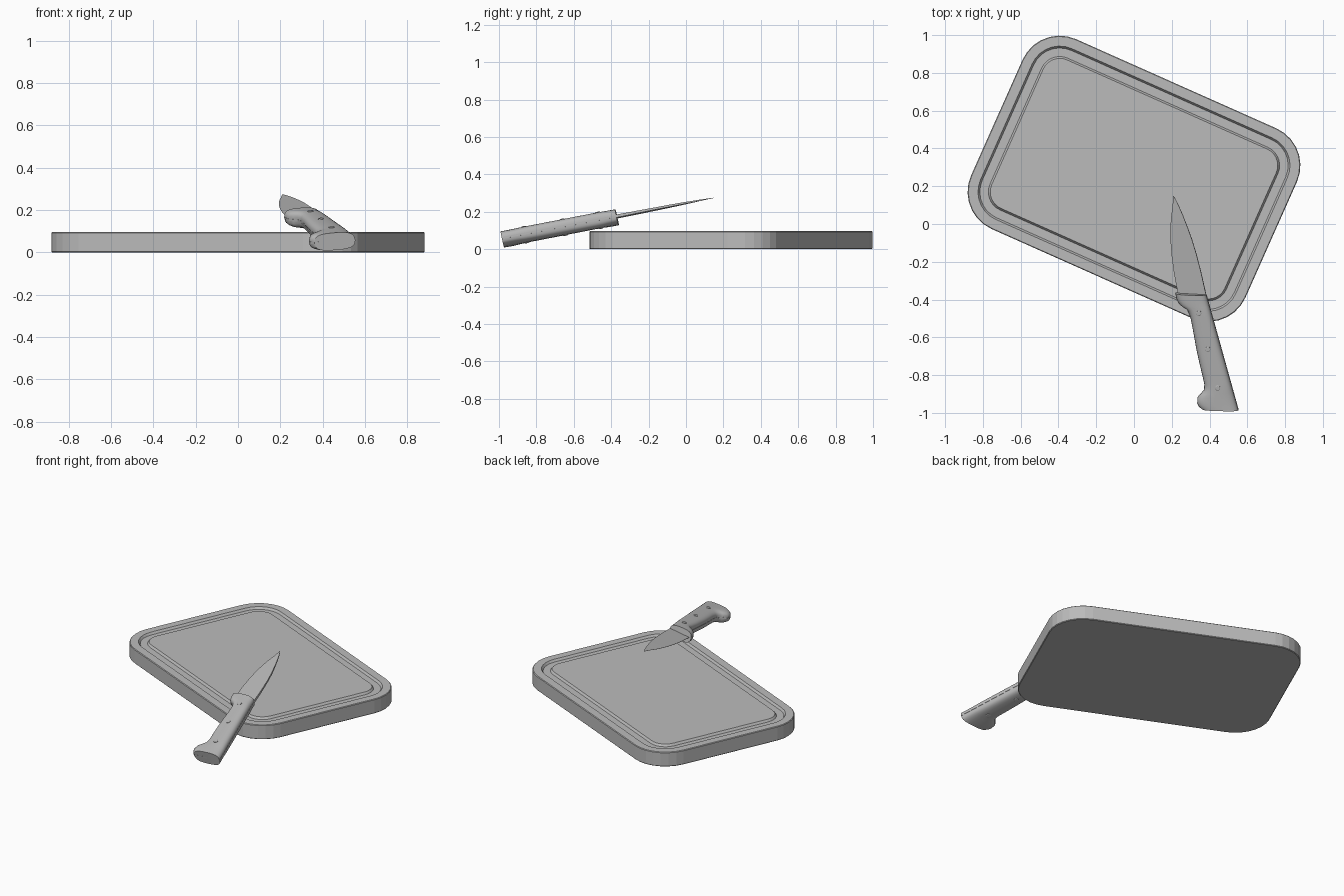
import bpy, bmesh, math
from mathutils import Matrix, Vector

if "Cube" in bpy.data.objects:
    bpy.data.objects.remove(bpy.data.objects["Cube"])

grey = bpy.data.materials.new("plain grey")
grey.use_nodes = True
grey.diffuse_color = (0.5, 0.5, 0.5, 1)
grey.node_tree.nodes["Principled BSDF"].inputs["Base Color"].default_value = (0.5, 0.5, 0.5, 1)


def make(name, rings, matrix, smooth=0):
    """Skin a list of equal closed rings, cap both ends and place the result."""
    bm = bmesh.new()
    loops = [[bm.verts.new(p) for p in ring] for ring in rings]
    n = len(loops[0])
    for a, b in zip(loops, loops[1:]):
        for i in range(n):
            j = (i + 1) % n
            bm.faces.new((a[i], a[j], b[j], b[i]))
    bm.faces.new(loops[0][::-1])
    bm.faces.new(loops[-1])
    bmesh.ops.recalc_face_normals(bm, faces=bm.faces)
    mesh = bpy.data.meshes.new(name)
    bm.to_mesh(mesh)
    bm.free()
    mesh.materials.append(grey)
    ob = bpy.data.objects.new(name, mesh)
    bpy.context.collection.objects.link(ob)
    ob.matrix_world = matrix
    if smooth:
        bpy.ops.object.select_all(action="DESELECT")
        ob.select_set(True)
        bpy.context.view_layer.objects.active = ob
        bpy.ops.object.shade_smooth_by_angle(angle=math.radians(smooth))
    return ob


def rounded_rect(inset, z, half_x=0.795, half_y=0.55, radius=0.215, steps=7):
    ring = []
    for k, (sx, sy) in enumerate(((1, 1), (-1, 1), (-1, -1), (1, -1))):
        for i in range(steps + 1):
            a = math.pi / 2 * (k + i / steps)
            r = radius - inset
            ring.append((sx * (half_x - radius) + r * math.cos(a),
                         sy * (half_y - radius) + r * math.sin(a), z))
    return ring


# Cutting board with a juice groove near its rim
TOP, FLOOR = 0.097, 0.083
board_profile = [(0.004, 0), (0, 0.004), (0, TOP - 0.004), (0.004, TOP),
                 (0.055, TOP), (0.065, FLOOR), (0.11, FLOOR), (0.12, TOP)]
make("cutting_board", [rounded_rect(i, z) for i, z in board_profile],
     Matrix.Translation((0, 0.24, 0)) @ Matrix.Rotation(math.radians(-24), 4, "Z"))

# Knife frame: x across to the spine, y along to the tip, z out of the flat
along = Vector((-0.278, 1, 0.191)).normalized()
across = along.cross(Vector((0, 0, 1))).normalized()
across = Matrix.Rotation(math.radians(-8), 3, along) @ across
knife = Matrix((across, along, across.cross(along))).transposed().to_4x4()
knife.translation = (0.553, -0.985, 0.06)


def section(left, left_y, right, right_y, half, shape):
    """One slanted cross-section between an edge point and a spine point."""
    ring = []
    for u, v in shape:
        f = (u + 1) / 2
        ring.append((left + (right - left) * f, left_y + (right_y - left_y) * f, v * half))
    return ring


def oval(power, count=28):
    pts = []
    for i in range(count):
        c, s = math.cos(math.tau * i / count), math.sin(math.tau * i / count)
        pts.append((math.copysign(abs(c) ** (2 / power), c),
                    math.copysign(abs(s) ** (2 / power), s)))
    return pts


# Handle: belly offset, belly position, spine position
grip = [(-0.184, 0.053, 0), (-0.197, 0.07, 0.02), (-0.201, 0.09, 0.045),
        (-0.192, 0.12, 0.08), (-0.168, 0.137, 0.105), (-0.148, 0.15, 0.125),
        (-0.137, 0.18, 0.16), (-0.135, 0.22, 0.21), (-0.132, 0.3, 0.29),
        (-0.128, 0.374, 0.36), (-0.118, 0.48, 0.46), (-0.113, 0.55, 0.525),
        (-0.12, 0.595, 0.565), (-0.137, 0.613, 0.582), (-0.152, 0.632, 0.6),
        (-0.158, 0.66, 0.62), (-0.157, 0.694, 0.646)]
make("knife_handle", [section(l, y, 0, r, 0.042, oval(3)) for l, y, r in grip], knife, 40)

# Tang showing as a thin line round the handle
box = [(-1, -1), (1, -1), (1, 1), (-1, 1)]
make("knife_tang", [section(l - 0.001, y, 0.001, r, 0.005, box) for l, y, r in grip], knife)

# Blade: wedge section from thick spine to sharp edge
wedge = [(-1, 0.1), (-1, -0.1), (1, -1), (1, 1)]
outline = [(-0.146, 0.65, -0.002, 0.62, 0.008), (-0.144, 0.7, 0, 0.667, 0.008),
           (-0.136, 0.8, 0.005, 0.77, 0.007), (-0.122, 0.9, 0.007, 0.87, 0.006),
           (-0.107, 0.975, 0.005, 0.955, 0.006), (-0.091, 1.035, -0.001, 1.03, 0.005),
           (-0.073, 1.09, -0.007, 1.09, 0.004), (-0.052, 1.14, -0.014, 1.14, 0.003),
           (-0.039, 1.175, -0.02, 1.175, 0.002), (-0.029, 1.204, -0.027, 1.204, 0.001)]
make("knife_blade", [section(*s, wedge) for s in outline], knife, 30)

# Rivets through the handle
for number, (x, y) in enumerate(((-0.07, 0.15), (-0.065, 0.365), (-0.06, 0.565)), 1):
    rings = [[(x + r * u, y + r * v, z) for u, v in oval(2, 16)]
             for r, z in ((0.011, -0.046), (0.014, -0.044), (0.014, 0.044), (0.011, 0.046))]
    make(f"rivet_{number}", rings, knife, 30)
